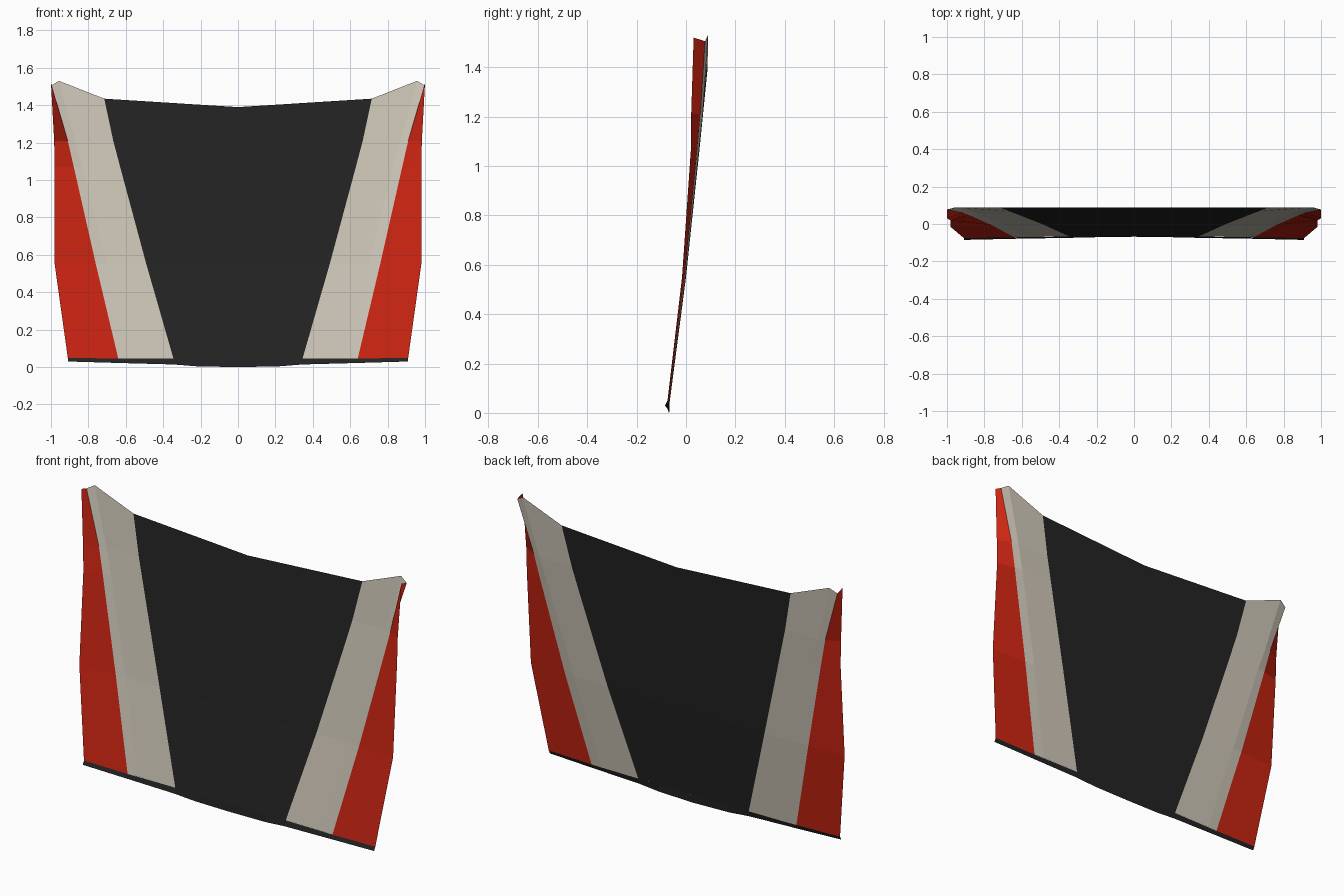
import bpy

if "Cube" in bpy.data.objects:
    bpy.data.objects.remove(bpy.data.objects["Cube"])


def material(name, rgb):
    m = bpy.data.materials.new(name)
    m.diffuse_color = (*rgb, 1)
    m.use_nodes = True
    m.node_tree.nodes["Principled BSDF"].inputs["Base Color"].default_value = m.diffuse_color
    return m


black = material("black paint", (0.017, 0.017, 0.017))
cream = material("cream paint", (0.62, 0.57, 0.48))
red = material("red paint", (0.60, 0.018, 0.006))


def sheet(name, columns, mat):
    """Skin faces between columns of points (inner to outer), mirrored over x = 0."""
    n = len(columns[0])
    verts = [p for c in columns for p in c]
    faces = [(i * n + j, (i + 1) * n + j, (i + 1) * n + j + 1, i * n + j + 1)
             for i in range(len(columns) - 1) for j in range(n - 1)]
    me = bpy.data.meshes.new(name)
    me.from_pydata(verts, [], faces)
    me.materials.append(mat)
    ob = bpy.data.objects.new(name, me)
    bpy.context.collection.objects.link(ob)
    mod = ob.modifiers.new("Mirror", "MIRROR")
    mod.use_clip = True
    return ob


# Long crease lines of the panel, each running from bottom to top
centre = [(0, -.066, .045), (0, .000, .55), (0, .055, 1.07), (0, .069, 1.21), (0, .087, 1.39)]
stripe_in = [(.345, -.067, .045), (.49, -.001, .55), (.63, .054, 1.07),
             (.667, .068, 1.21), (.715, .088, 1.435)]
stripe_mid = [(.58, -.069, .045), (.70, -.002, .55), (.83, .053, 1.07),
              (.87, .068, 1.21), (.957, .089, 1.53)]
fold = [(.64, -.071, .045), (.76, -.006, .55), (.878, .046, 1.07),
        (.91, .058, 1.21), (1.0, .077, 1.505)]
outer = [(.91, -.075, .05), (.98, -.016, .55), (.98, .02, 1.07),
         (.983, .021, 1.21), (1.0, .031, 1.52)]

sheet("centre_panel", [centre, stripe_in], black)
sheet("side_stripe", [stripe_in, stripe_mid, fold], cream)
sheet("outer_flank", [fold, outer], red)

# Thin lip folded under the lower edge
lip_low = [(0, -.068, 0), (.22, -.071, .004), (.345, -.074, .014),
           (.64, -.079, .022), (.91, -.085, .03)]
lip_top = [centre[0], (.22, -.0665, .045), stripe_in[0], fold[0], outer[0]]
sheet("lower_lip", [list(pair) for pair in zip(lip_low, lip_top)], black)
